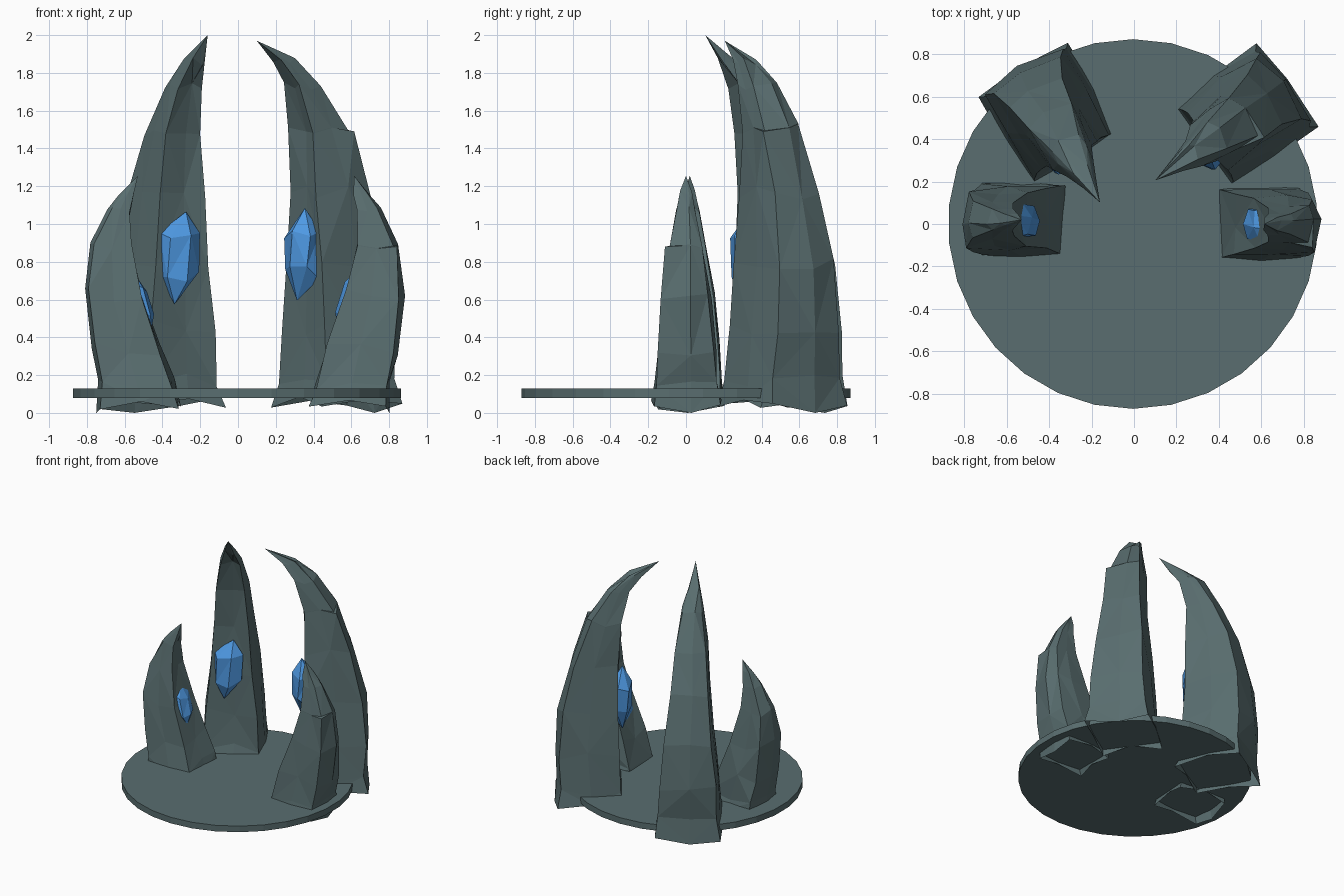
import bpy, bmesh, math, random
from mathutils import Vector, Matrix

if "Cube" in bpy.data.objects:
    bpy.data.objects.remove(bpy.data.objects["Cube"])

def material(name, rgb):
    m = bpy.data.materials.new(name)
    m.diffuse_color = (*rgb, 1)
    m.use_nodes = True
    m.node_tree.nodes["Principled BSDF"].inputs["Base Color"].default_value = m.diffuse_color
    return m

STONE = material("grey green stone", (0.10, 0.155, 0.16))
BLUE = material("blue crystal", (0.078, 0.325, 0.78))

def finish(bm, name, mat):
    bmesh.ops.recalc_face_normals(bm, faces=bm.faces[:])
    me = bpy.data.meshes.new(name)
    bm.to_mesh(me)
    bm.free()
    me.materials.append(mat)
    ob = bpy.data.objects.new(name, me)
    bpy.context.collection.objects.link(ob)
    return ob

def loft(bm, rings, tip):
    """Skin closed rings with triangles and close on a tip point."""
    loops = [[bm.verts.new(p) for p in r] for r in rings]
    n = len(loops[0])
    for k, (a, b) in enumerate(zip(loops, loops[1:])):
        for i in range(n):
            j = (i + 1) % n
            if (i + k) % 2:
                bm.faces.new((a[i], a[j], b[j]))
                bm.faces.new((a[i], b[j], b[i]))
            else:
                bm.faces.new((a[i], a[j], b[i]))
                bm.faces.new((a[j], b[j], b[i]))
    t = bm.verts.new(tip)
    for i in range(n):
        bm.faces.new((loops[-1][i], loops[-1][(i + 1) % n], t))
    return loops

def spike(name, origin, inward, profile, tip, seed, ledge=None):
    """Curved rock claw; profile rows are (height, outer, inner, half width)."""
    rnd = random.Random(seed)
    i = Vector((*inward, 0)).normalized()
    s = Vector((-i.y, i.x, 0))
    o = Vector((*origin, 0))
    rings = []
    for k, (z, a, b, w) in enumerate(profile):
        m = (a + b) / 2
        pts = [(a + 0.01, w), (m, w * 1.02), (b, w * 0.95), (b - 0.008, 0.02),
               (b, -w * 0.95), (m, -w * 1.02), (a + 0.01, -w), (a - 0.015, -0.02)]
        j = 0.010 if w > 0.1 else 0.005
        ring = []
        for n, (u, v) in enumerate(pts):
            dz = rnd.uniform(-4, 4) * j
            if k == 0:                        # jagged foot, one point on the ground
                dz = -z if n == 7 else rnd.uniform(-0.015, 0.015) + (n % 2) * 0.04
            ring.append(o + i * (u + rnd.uniform(-j, j)) + s * (v + rnd.uniform(-j, j))
                        + Vector((0, 0, z + dz)))
        rings.append(ring)
        if k == ledge:                        # broken step on one outer corner
            ring[0].z = z
            step = [p.copy() for p in ring]
            ring[0] += s * 0.025 - i * 0.02
            for p in step:
                p.z += 0.004
            rings.append(step)
    bm = bmesh.new()
    loft(bm, rings, o + i * tip[0] + Vector((0, 0, tip[1])))
    finish(bm, name, STONE)

def crystal(name, centre, inward, size, lean, seed):
    """Faceted gem set in the inner face; size is (depth, width, height) radii."""
    rnd = random.Random(seed)
    i = Vector((*inward, 0)).normalized()
    s = Vector((-i.y, i.x, 0))
    c = Vector(centre)
    d, w, h = size
    place = lambda u, v, z: c + i * (u * d + lean * z * h) + s * (v * w) + Vector((0, 0, z * h))
    rings = []
    for z, r, turn in ((-0.4, 0.95, 0), (0.45, 0.98, 0.2)):
        ring = []
        for n in range(6):
            t = n * math.tau / 6 + turn
            ring.append(place(r * math.cos(t), r * math.sin(t), z + rnd.uniform(-0.15, 0.15)))
        rings.append(ring)
    bm = bmesh.new()
    base = loft(bm, rings, place(0.1, 0.3, 1))[0]
    foot = bm.verts.new(place(0.1, -0.3, -1))
    for n in range(6):
        bm.faces.new((base[(n + 1) % 6], base[n], foot))
    finish(bm, name, BLUE)

# round base slab
bm = bmesh.new()
bmesh.ops.create_cone(bm, cap_ends=True, segments=30, radius1=0.872, radius2=0.872, depth=0.05,
                      matrix=Matrix.Translation((-0.005, 0, 0.105)))
finish(bm, "base_disc", STONE)

# tall back claws
TALL = [(0.035, -0.02, 0.50, 0.245), (0.17, 0.0, 0.465, 0.222), (0.45, -0.015, 0.455, 0.205),
        (0.80, 0.01, 0.45, 0.175), (1.16, 0.10, 0.45, 0.14), (1.49, 0.23, 0.465, 0.11),
        (1.73, 0.38, 0.53, 0.075), (1.86, 0.52, 0.62, 0.04)]
# short side claws
SHORT = [(0.03, 0.07, 0.49, 0.175), (0.15, 0.075, 0.46, 0.16), (0.34, 0.035, 0.395, 0.15),
         (0.62, 0.005, 0.295, 0.125), (0.88, 0.03, 0.235, 0.085),
         (1.07, 0.12, 0.23, 0.05), (1.16, 0.18, 0.25, 0.028)]

spike("tall_claw_left", (-0.52, 0.72), (0.5, -0.86), TALL, (0.715, 2.0), 3)
spike("tall_claw_right", (0.71, 0.65), (-0.81, -0.59), TALL, (0.755, 1.97), 8, 5)
spike("short_claw_left", (-0.80, 0.02), (1, 0), SHORT, (0.27, 1.255), 5)
spike("short_claw_right", (0.865, 0.0), (-1, 0), SHORT, (0.25, 1.255), 12, 4)

# crystals on the inner faces
crystal("tall_crystal_left", (-0.31, 0.325, 0.82), (0.5, -0.86), (0.085, 0.118, 0.245), 0, 1)
crystal("tall_crystal_right", (0.34, 0.36, 0.84), (-0.81, -0.59), (0.085, 0.118, 0.245), 0, 2)
crystal("short_crystal_left", (-0.51, 0.015, 0.595), (1, 0), (0.045, 0.085, 0.15), -0.32, 3)
crystal("short_crystal_right", (0.58, 0.0, 0.605), (-1, 0), (0.045, 0.085, 0.15), -0.32, 4)
